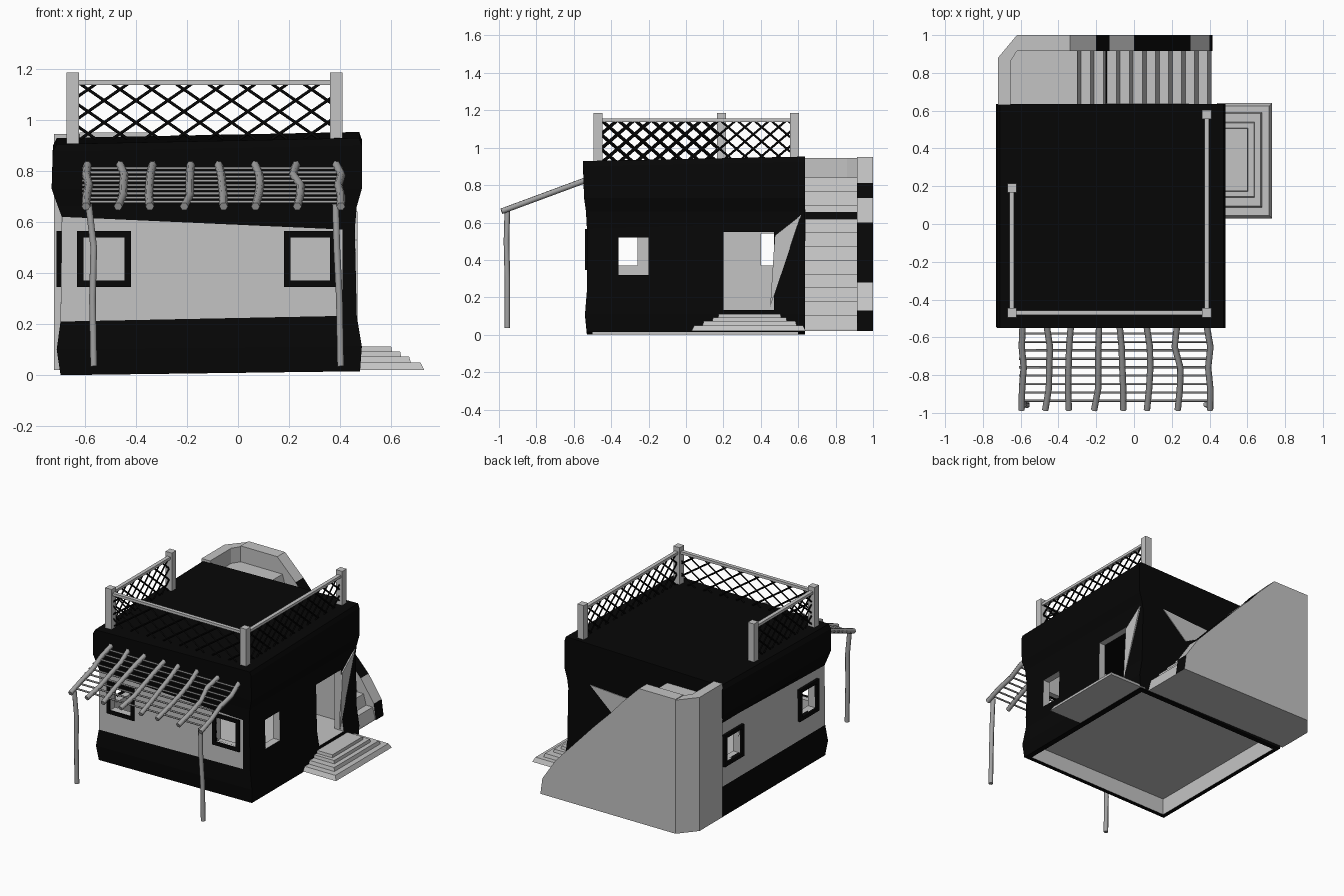
import bpy, bmesh, random
from mathutils import Vector

random.seed(4)
if "Cube" in bpy.data.objects:
    bpy.data.objects.remove(bpy.data.objects["Cube"])


def material(name, v):
    m = bpy.data.materials.new(name)
    m.use_nodes = True
    m.diffuse_color = (v, v, v, 1)
    m.node_tree.nodes["Principled BSDF"].inputs["Base Color"].default_value = (v, v, v, 1)
    return m


PLASTER = material("grey plaster", 0.55)
WOOD = material("weathered grey wood", 0.36)
BLACK = material("black paint", 0.002)


def finish(name, bm, mats):
    bmesh.ops.recalc_face_normals(bm, faces=bm.faces)
    me = bpy.data.meshes.new(name)
    bm.to_mesh(me)
    bm.free()
    for m in mats:
        me.materials.append(m)
    ob = bpy.data.objects.new(name, me)
    bpy.context.collection.objects.link(ob)
    return ob


def boxes(name, bounds, mat):
    """One mesh of boxes, each given as x0, x1, y0, y1, z0, z1."""
    bm = bmesh.new()
    for b in bounds:
        new = bmesh.ops.create_cube(bm, size=1)["verts"]
        for v in new:
            for i in range(3):
                v.co[i] = b[2 * i] if v.co[i] < 0 else b[2 * i + 1]
    return finish(name, bm, [mat])


def prism(name, pts, axis, lo, hi, mats, rule=None):
    """Extrude a flat outline along an axis; rule picks black faces."""
    bm = bmesh.new()

    def place(p, d):
        c = list(p)
        c.insert(axis, d)
        return bm.verts.new(c)

    rings = [[place(p, d) for p in pts] for d in (lo, hi)]
    for r in rings:
        bm.faces.new(r)
    for i in range(len(pts)):
        j = (i + 1) % len(pts)
        bm.faces.new((rings[0][i], rings[0][j], rings[1][j], rings[1][i]))
    bmesh.ops.recalc_face_normals(bm, faces=bm.faces)
    if rule:
        for f in bm.faces:
            f.material_index = int(rule(f.normal, f.calc_center_median()))
    return finish(name, bm, mats)


def tubes(name, paths, radius, mat, res=1):
    cu = bpy.data.curves.new(name, "CURVE")
    cu.dimensions = "3D"
    cu.bevel_depth = radius
    cu.bevel_resolution = res
    cu.use_fill_caps = True
    for path in paths:
        sp = cu.splines.new("POLY")
        sp.points.add(len(path) - 1)
        for p, co in zip(sp.points, path):
            p.co = (*co, 1)
    cu.materials.append(mat)
    ob = bpy.data.objects.new(name, cu)
    bpy.context.collection.objects.link(ob)
    return ob


# House body: stacked rings (z, left x, right x, front y, rise along x, rise along y)
BACK = 0.635
rings = [(0, -.695, .478, -.53, .013, 0), (.1, -.71, .485, -.54, .01, 0),
         (.21, -.695, .465, -.53, .02, 0), (.62, -.69, .457, -.53, -.045, .03),
         (.66, -.705, .465, -.535, 0, 0), (.73, -.73, .485, -.545, 0, 0),
         (.875, -.725, .485, -.55, .02, .02), (.905, -.71, .475, -.55, .02, .02)]
bm = bmesh.new()
loops = []
for z, x0, x1, y0, rx, ry in rings:
    pts = [(x0, y0), (.41, y0), (x1, y0), (x1, BACK), (x0, BACK)]
    loops.append([bm.verts.new((x, y, z + rx * (x - x0) + ry * (y - y0))) for x, y in pts])
for f in (bm.faces.new(loops[0]), bm.faces.new(loops[-1])):
    f.material_index = 1
for k, (a, b) in enumerate(zip(loops, loops[1:])):
    for i in range(5):
        j = (i + 1) % 5
        f = bm.faces.new((a[i], a[j], b[j], b[i]))
        f.material_index = 0 if k == 2 and i in (0, 4) else 1
body = finish("house_body", bm, [PLASTER, BLACK])

# Hollow room, underside recess, windows and doorway
front_windows = [(-.605, -.445), (.205, .36)]
side_windows = [(-.42, -.26), (.40, .56)]
holes = [(-.64, .41, -.48, .58, .13, .85), (-.665, .44, -.5, .6, -.1, .115),
         (.38, .6, -.36, -.2, .32, .52), (.38, .6, .2, .47, .131, .55)]
holes += [(a, b, -.7, -.45, .37, .54) for a, b in front_windows]
holes += [(-.8, -.6, a, b, .37, .54) for a, b in side_windows]
bpy.context.view_layer.objects.active = body
for h in holes:
    cutter = boxes("opening_cutter", [h], PLASTER)
    cutter.hide_render = True
    mod = body.modifiers.new("opening", "BOOLEAN")
    mod.operation = "DIFFERENCE"
    mod.solver = "EXACT"
    mod.object = cutter
    bpy.ops.object.modifier_apply(modifier=mod.name)
    bpy.data.objects.remove(cutter)
for p in body.data.polygons:
    if p.normal.z < -.9 and p.center.z > .8:
        p.material_index = 1


# Window frames
def frame_bars(a, b, lo, hi, t=.025):
    return [(a - t, a, lo - t, hi + t), (b, b + t, lo - t, hi + t),
            (a, b, lo - t, lo), (a, b, hi, hi + t)]


for n, (a, b) in enumerate(front_windows):
    boxes(f"front_window_frame_{n + 1}",
          [(p, q, -.54, -.515, r, s) for p, q, r, s in frame_bars(a, b, .37, .54)], BLACK)
for n, (a, b) in enumerate(side_windows):
    boxes(f"side_window_frame_{n + 1}",
          [(-.71, -.68, p, q, r, s) for p, q, r, s in frame_bars(a, b, .37, .54)], BLACK)

# Bare plaster patches beside the doorway and on the back wall
prism("door_patch", [(.45, .15), (.475, .53), (.615, .64)], 0, .459, .468, [PLASTER])
prism("back_patch", [(.29, .67), (-.17, .64), (.1, .5)], 1, .632, .639, [PLASTER])

# Doorstep: stacked slabs with sloping edges
for n, (x, y0, y1, z) in enumerate([(.73, .03, .64, .05), (.685, .08, .6, .073),
                                    (.65, .13, .55, .093), (.615, .16, .52, .112)]):
    slab = boxes(f"doorstep_{n + 1}", [(.44, x, y0, y1, .02, z)], PLASTER)
    for v in slab.data.vertices:
        if v.co.z > .03:
            v.co.x -= .015 if v.co.x > .5 else 0
            v.co.y += .015 if v.co.y < .3 else -.015

# Back staircase with slanted risers and a landing
steps, run, rise = 11, .069, .0736
outline = [(-.66, .02), (-.66, .84)]
for k in range(steps):
    x, z = -.3 + run * k, .84 - rise * k
    outline += [(x, z), (x + .01, z - rise / 2), (x + .02, z - rise)]
outline.append((.41, .02))
prism("back_stairs", outline, 1, .63, .92, [PLASTER, BLACK],
      lambda n, c: n.x > .5 and abs(c.z - .637) < .012)

# Stair parapet: sloping wall with black bands, and the landing end wall
slope = [(-.34, .95), (-.2, .81), (-.13, .73), (0, .6), (.3, .28), (.4, .13), (.415, .02)]
prism("stair_parapet", [(-.62, .02), (-.62, .95)] + slope, 1, .915, 1, [PLASTER, BLACK],
      lambda n, c: n.x > .3 and (-.2 < c.x < -.13 or 0 < c.x < .3 or c.x > .4))
prism("landing_wall", [(-.72, .63), (-.72, .88), (-.62, 1), (-.62, .915), (-.655, .86),
                       (-.655, .63)], 2, .02, .945, [PLASTER])

# Roof railing: posts, top rails and diagonal lattice (denser on the short sides)
corners = [Vector(p) for p in ((-.647, .19), (-.647, -.47), (.385, -.47), (.385, .58))]
boxes("railing_posts", [(p.x - .024, p.x + .024, p.y - .024, p.y + .024, .9, 1.185)
                        for p in corners], PLASTER)
rails, strips = [], []
low, high = .925, 1.14
for a, b, gap, lean in zip(corners, corners[1:], (.09, .125, .09), (.25, .31, .25)):
    x0, x1 = sorted((a.x, b.x))
    y0, y1 = sorted((a.y, b.y))
    rails.append((x0 - .013, x1 + .013, y0 - .013, y1 + .013, 1.137, 1.155))
    length = (b - a).length
    d = (b - a) / length
    for k in range(-4, int(length / gap) + 1):
        s = k * gap + .03
        t0, t1 = max(0, -s / lean), min(1, (length - s) / lean)
        if t1 - t0 < .05:
            continue
        for flip in (False, True):
            path = []
            for t in (t0, t1):
                q = a + d * (s + lean * t)
                u = 1 - t if flip else t
                path.append((q.x, q.y, low + (high - low) * u))
            strips.append(path)
boxes("railing_top_rails", rails, PLASTER)
tubes("railing_lattice", strips, .0058, BLACK, 0)


# Pergola: crooked beams, thin cross poles and two bent posts
def beam_z(y):
    return .825 + (y + .54) * .37


beams = []
for x in (-.58, -.46, -.335, -.2, -.07, .08, .23, .39):
    ys = (-.53, -.65, -.76, -.87, -.985)
    beams.append([(x + random.uniform(-.018, .018), y, beam_z(y)) for y in ys])
tubes("pergola_beams", beams, .017, WOOD)
tubes("pergola_cross_poles", [[(-.61, y, beam_z(y)), (.41, y, beam_z(y))]
                              for y in (-.58 - .0445 * k for k in range(9))], .006, WOOD)
tubes("pergola_posts", [[(x, -.955, .035), (x - .005, -.955, .3), (x - .015 * s, -.96, .5),
                         (x - .02, -.955, .67)] for x, s in ((-.565, 0), (.402, 1))],
      .015, WOOD)
